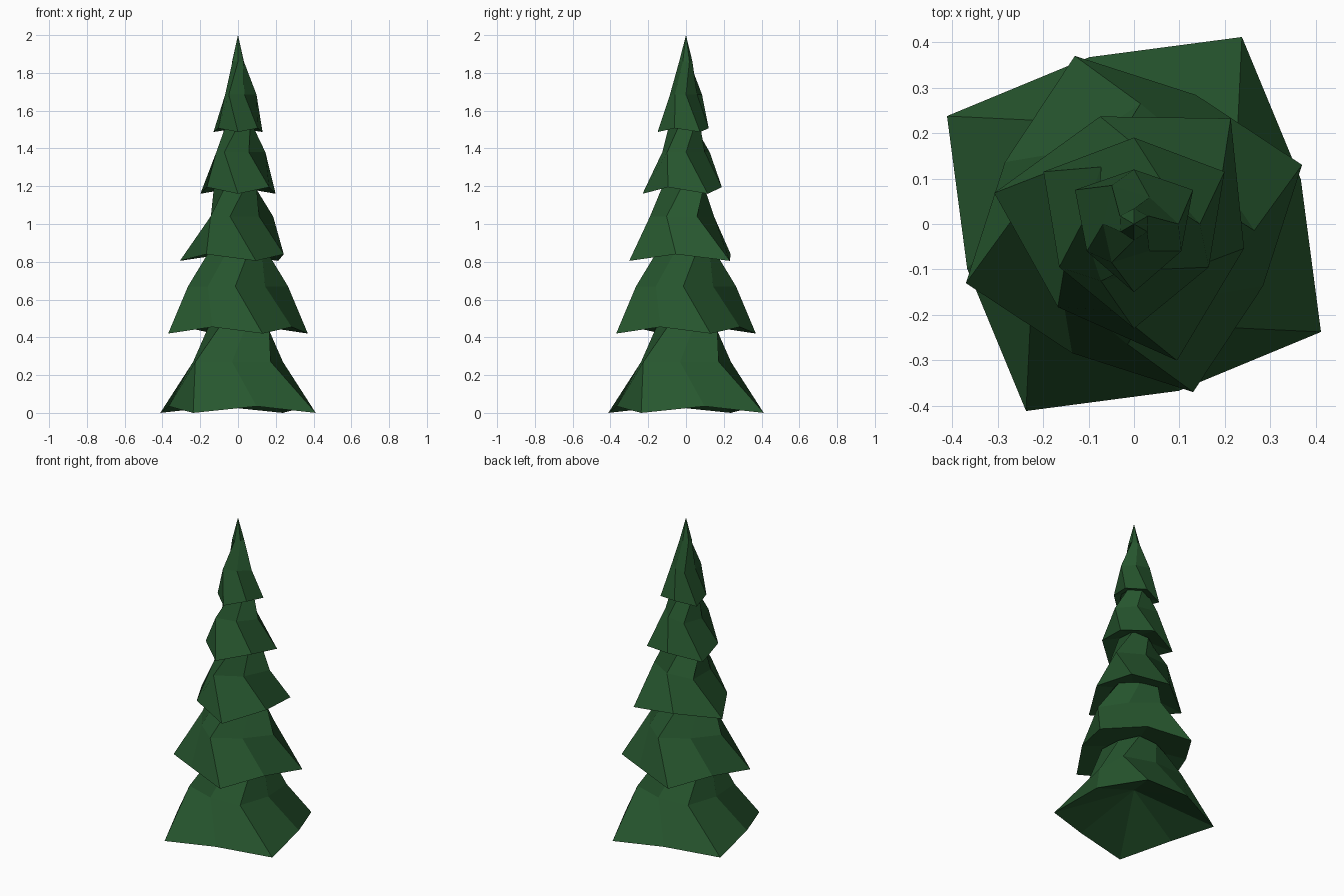
import bpy, bmesh
from math import cos, sin, pi, radians

if "Cube" in bpy.data.objects:
    bpy.data.objects.remove(bpy.data.objects["Cube"])

green = bpy.data.materials.new("needle_green")
green.diffuse_color = (0.02, 0.095, 0.028, 1)
green.use_nodes = True
green.node_tree.nodes["Principled BSDF"].inputs["Base Color"].default_value = green.diffuse_color


def ring(bm, n, angle, r_major, r_minor, z, dz=0.0):
    """Star-shaped ring: n tips with n shallower points between them."""
    out = []
    for i in range(2 * n):
        a = radians(angle) + i * pi / n
        r = r_minor if i % 2 else r_major
        out.append(bm.verts.new((r * cos(a), r * sin(a), z + (dz if i % 2 else 0))))
    return out


def bridge(bm, a, b):
    m = len(a)
    for i in range(m):
        j = (i + 1) % m
        bm.faces.new((a[i], a[j], b[j], b[i]))


def fan(bm, a, z):
    c = bm.verts.new((0, 0, z))
    for i in range(len(a)):
        bm.faces.new((a[i], a[(i + 1) % len(a)], c))


def tier(name, n, angle, hem, waist, neck, tip, hollow=0.08, dz=0.035):
    """Skirt of branches: hem, twisted waist, neck, tip; hollow underside."""
    bm = bmesh.new()
    lo = ring(bm, n, angle, *hem, dz)
    mid = ring(bm, n, angle - 90 / n, *waist)
    top = ring(bm, n, angle, *neck)
    bridge(bm, lo, mid)
    bridge(bm, mid, top)
    fan(bm, top, tip)
    fan(bm, lo, hem[2] + hollow)
    bmesh.ops.recalc_face_normals(bm, faces=bm.faces)
    me = bpy.data.meshes.new(name)
    bm.to_mesh(me)
    bm.free()
    me.materials.append(green)
    bpy.context.collection.objects.link(bpy.data.objects.new(name, me))


# Branch tiers from bottom to top: (tip radius, notch radius, height) per ring
tier("branches_bottom", 4, 60, (0.475, 0.38, 0.0), (0.285, 0.24, 0.27), (0.19, 0.16, 0.46), 0.49, 0.2)
tier("branches_lower", 4, 19.4, (0.392, 0.315, 0.42), (0.265, 0.215, 0.67), (0.165, 0.14, 0.85), 0.88)
tier("branches_middle", 3, 47.5, (0.315, 0.248, 0.805), (0.195, 0.152, 1.04), (0.13, 0.1, 1.2), 1.23)
tier("branches_upper", 3, 30, (0.23, 0.19, 1.16), (0.145, 0.115, 1.38), (0.09, 0.075, 1.52), 1.55)
tier("branches_top", 3, 30, (0.15, 0.12, 1.487), (0.098, 0.068, 1.685), (0.036, 0.034, 1.86), 2.0, 0.05, 0.02)
